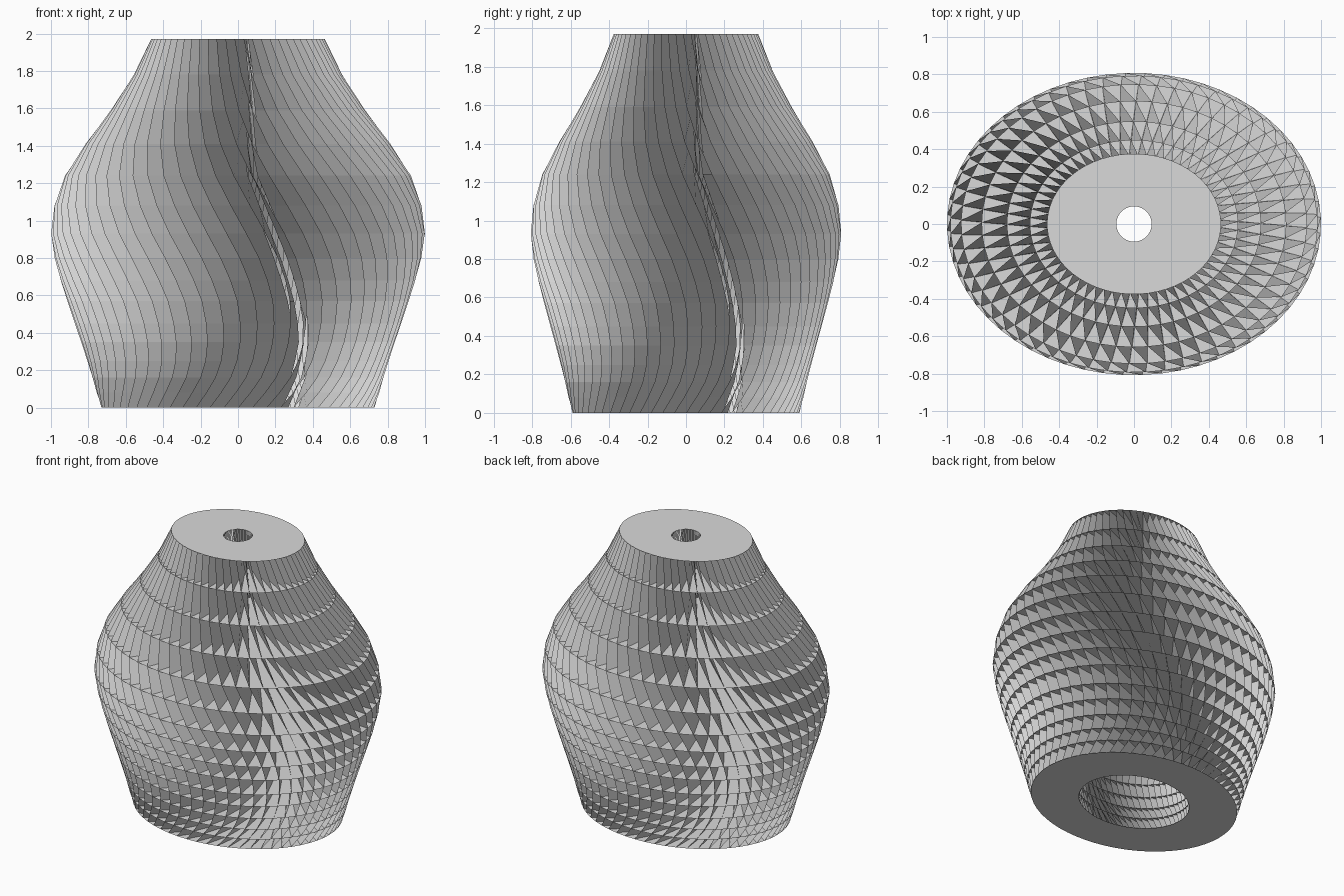
import bpy
import bmesh
from math import sin, cos, asin, degrees, tau, radians

old_cube = bpy.data.objects.get("Cube")
if old_cube:
    bpy.data.objects.remove(old_cube, do_unlink=True)

SIDES = 60
DEPTH_SCALE = 0.808
HEIGHT = 1.97

# Each level: height, outer radius, inner radius, twist and blade slant (degrees)
LEVELS = [
    (0, .73, .39, 0, 24), (.08, .755, .4, 5, 24), (.16, .778, .41, 9, 25),
    (.25, .805, .42, 11.5, 25), (.35, .838, .43, 12.7, 25), (.45, .872, .43, 12.7, 23),
    (.57, .912, .43, 11.7, 20), (.68, .948, .42, 9.5, 17), (.80, .98, .4, 6.5, 14),
    (.93, 1, .36, 2.5, 11), (1.08, .982, .31, -2.3, 8), (1.24, .925, .26, -7.5, 5),
    (1.41, .815, .21, -12.7, 5), (1.59, .68, .17, -17.7, 6.5), (1.78, .557, .13, -22.3, 7),
    (HEIGHT, .465, .094, -26.3, 6),
]

clay = bpy.data.materials.new("light grey")
clay.use_nodes = True
grey = (0.7, 0.7, 0.7, 1)
clay.diffuse_color = grey
clay.node_tree.nodes["Principled BSDF"].inputs["Base Color"].default_value = grey


def ring(bm, radius, depth_scale, turn, height):
    """Ellipse of vertices whose starting point is turned about z."""
    angles = [tau * i / SIDES + radians(turn) for i in range(SIDES)]
    return [bm.verts.new((radius * cos(a), radius * depth_scale * sin(a), height))
            for a in angles]


def level_rims(bm, level):
    """Outer rim and inner rim of one level; the hole becomes round at the top."""
    height, radius, hole, turn, slant = level
    # The inner rim runs ahead so that each blade slants off the radius
    lead = degrees(asin(radius * sin(radians(slant)) / hole)) - slant
    hole_scale = DEPTH_SCALE + (1 - DEPTH_SCALE) * (height / HEIGHT) ** 4
    outer = ring(bm, radius, DEPTH_SCALE, turn, height)
    inner = ring(bm, hole, hole_scale, turn + lead, height)
    return outer, inner


def finish(bm, name):
    mesh = bpy.data.meshes.new(name)
    bm.to_mesh(mesh)
    bm.free()
    mesh.materials.append(clay)
    part = bpy.data.objects.new(name, mesh)
    bpy.context.scene.collection.objects.link(part)


# Flat ring-shaped shelves, one at each level
bm = bmesh.new()
for number, level in enumerate(LEVELS):
    outer, inner = level_rims(bm, level)
    for i in range(SIDES):
        j = (i + 1) % SIDES
        corners = [outer[i], outer[j], inner[j], inner[i]]
        if number == 0:
            corners.reverse()
        bm.faces.new(corners)
finish(bm, "ring_shelves")

# Thin upright blades running from outer rim to inner rim through every level
bm = bmesh.new()
rims = [level_rims(bm, level) for level in LEVELS]
for (low_out, low_in), (high_out, high_in) in zip(rims, rims[1:]):
    for i in range(SIDES):
        bm.faces.new((low_out[i], low_in[i], high_in[i], high_out[i]))
finish(bm, "twisted_blades")
